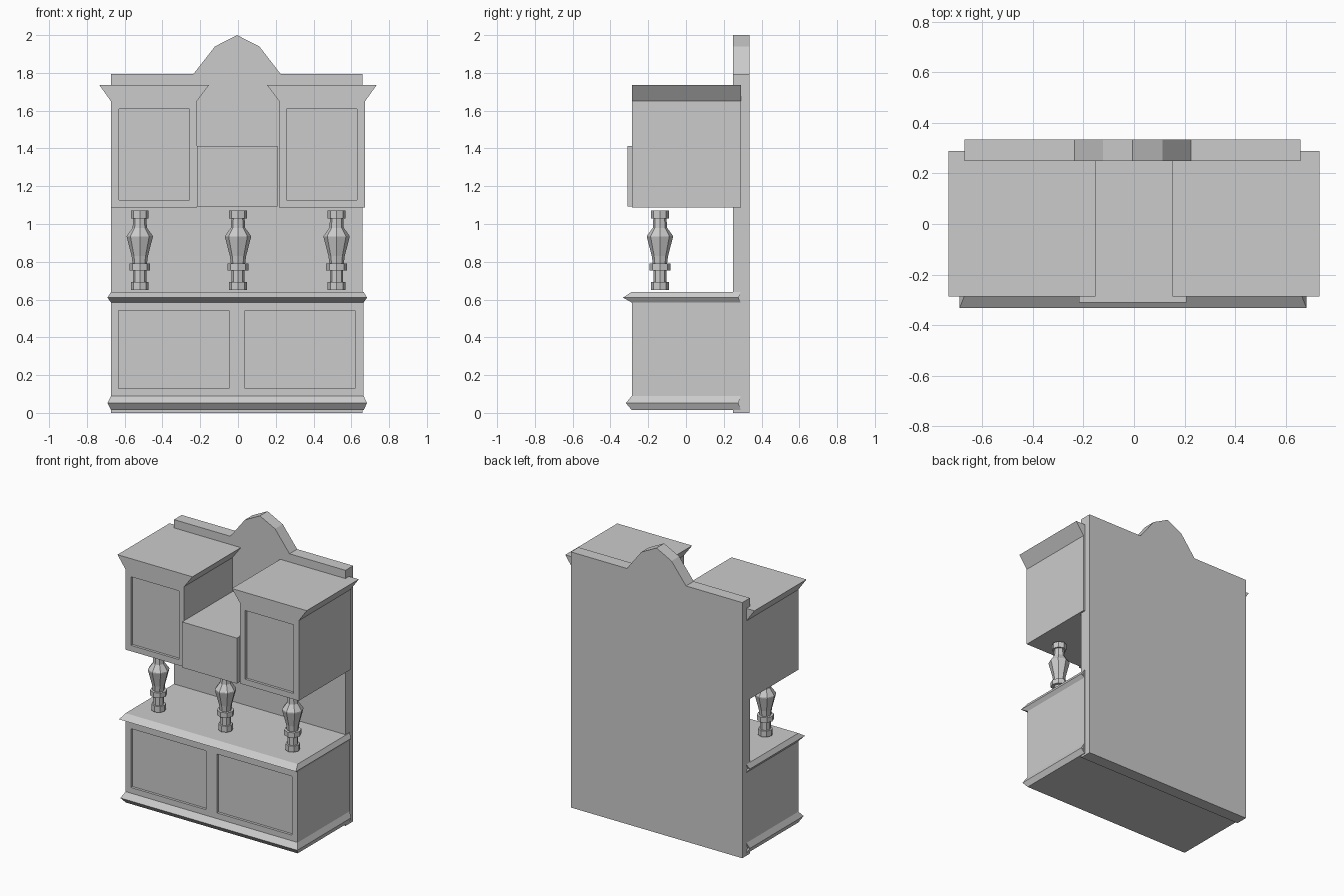
import bpy, bmesh, math

if "Cube" in bpy.data.objects:
    bpy.data.objects.remove(bpy.data.objects["Cube"])

def finish(name, bm):
    bmesh.ops.recalc_face_normals(bm, faces=bm.faces)
    me = bpy.data.meshes.new(name)
    bm.to_mesh(me)
    bm.free()
    ob = bpy.data.objects.new(name, me)
    bpy.context.collection.objects.link(ob)
    return ob

def stack(name, rings):
    """Closed solid through rectangular rings (x0, x1, y0, y1, z)."""
    bm = bmesh.new()
    loops = [[bm.verts.new(p) for p in ((a, c, z), (b, c, z), (b, d, z), (a, d, z))]
             for a, b, c, d, z in rings]
    for lo, hi in zip(loops, loops[1:]):
        for i in range(4):
            j = (i + 1) % 4
            bm.faces.new((lo[i], lo[j], hi[j], hi[i]))
    bm.faces.new(loops[0][::-1])
    bm.faces.new(loops[-1])
    return finish(name, bm)

def box(name, x0, x1, y0, y1, z0, z1):
    return stack(name, [(x0, x1, y0, y1, z0), (x0, x1, y0, y1, z1)])

def extrude_y(name, outline, y0, y1):
    bm = bmesh.new()
    face = bm.faces.new([bm.verts.new((x, y0, z)) for x, z in outline])
    out = bmesh.ops.extrude_face_region(bm, geom=[face])
    bmesh.ops.translate(bm, vec=(0, y1 - y0, 0),
                        verts=[v for v in out["geom"] if isinstance(v, bmesh.types.BMVert)])
    return finish(name, bm)

def recess(ob, x0, x1, z0, z1, front, depth=0.018):
    cut = box(ob.name + "_cutter", x0, x1, front - 0.1, front + depth, z0, z1)
    cut.hide_render = True
    cut.hide_set(True)
    mod = ob.modifiers.new("recess", "BOOLEAN")
    mod.operation, mod.object, mod.solver = "DIFFERENCE", cut, "EXACT"

FRONT, BACK = -0.287, 0.29
L, R = -0.672, 0.665

# Back board with arched crest
extrude_y("back_board", [(L, 0), (0.66, 0), (0.66, 1.795), (0.225, 1.795), (0.113, 1.94),
                         (-0.005, 2.0), (-0.122, 1.94), (-0.235, 1.795), (L, 1.795)], 0.25, 0.335)

# Lower cabinet with two recessed door panels
base = box("lower_cabinet", L, R, FRONT, BACK, 0.015, 0.64)
for x0, x1 in ((-0.632, -0.047), (0.038, 0.62)):
    recess(base, x0, x1, 0.13, 0.543, FRONT)

# Pointed mouldings around the plinth and the counter
def moulding(name, z0, zm, z1, y_out):
    stack(name, [(L, R, FRONT, BACK, z0),
                 (L - 0.019, R + 0.018, y_out, BACK - 0.012, zm),
                 (L, R, FRONT, BACK, z1)])

moulding("plinth_moulding", 0.014, 0.052, 0.09, -0.318)
moulding("counter_moulding", 0.584, 0.61, 0.641, -0.333)

# Upper side cabinets with flared cornice and recessed door
for side, s in (("left", -1), ("right", 1)):
    pts = [(0.218, 1.087), (0.673, 1.087), (0.673, 1.65), (0.735, 1.737), (0.153, 1.737), (0.218, 1.65)]
    cab = extrude_y(side + "_upper_cabinet", [(s * x, z) for x, z in pts], FRONT, BACK)
    x0, x1 = sorted((s * 0.257, s * 0.631))
    recess(cab, x0, x1, 1.128, 1.61, FRONT)

# Centre cupboard
box("centre_cupboard", -0.217, 0.208, -0.31, BACK, 1.092, 1.412)

# Turned posts: radius, height profile swept round eight sides
profile = [(0.047, 0.65), (0.047, 0.692), (0.035, 0.692), (0.035, 0.755), (0.055, 0.755),
           (0.055, 0.79), (0.038, 0.79), (0.043, 0.83), (0.069, 0.93), (0.069, 0.937),
           (0.038, 0.98), (0.035, 1.03), (0.047, 1.03), (0.047, 1.071)]
SIDES = 8
for name, cx in (("left_post", -0.52), ("centre_post", 0.0), ("right_post", 0.522)):
    bm = bmesh.new()
    rings = [[bm.verts.new((cx + r * math.cos(2 * math.pi * i / SIDES),
                            -0.138 + r * math.sin(2 * math.pi * i / SIDES), z))
              for i in range(SIDES)] for r, z in profile]
    for lo, hi in zip(rings, rings[1:]):
        for i in range(SIDES):
            j = (i + 1) % SIDES
            bm.faces.new((lo[i], lo[j], hi[j], hi[i]))
    bm.faces.new(rings[0][::-1])
    bm.faces.new(rings[-1])
    finish(name, bm)
